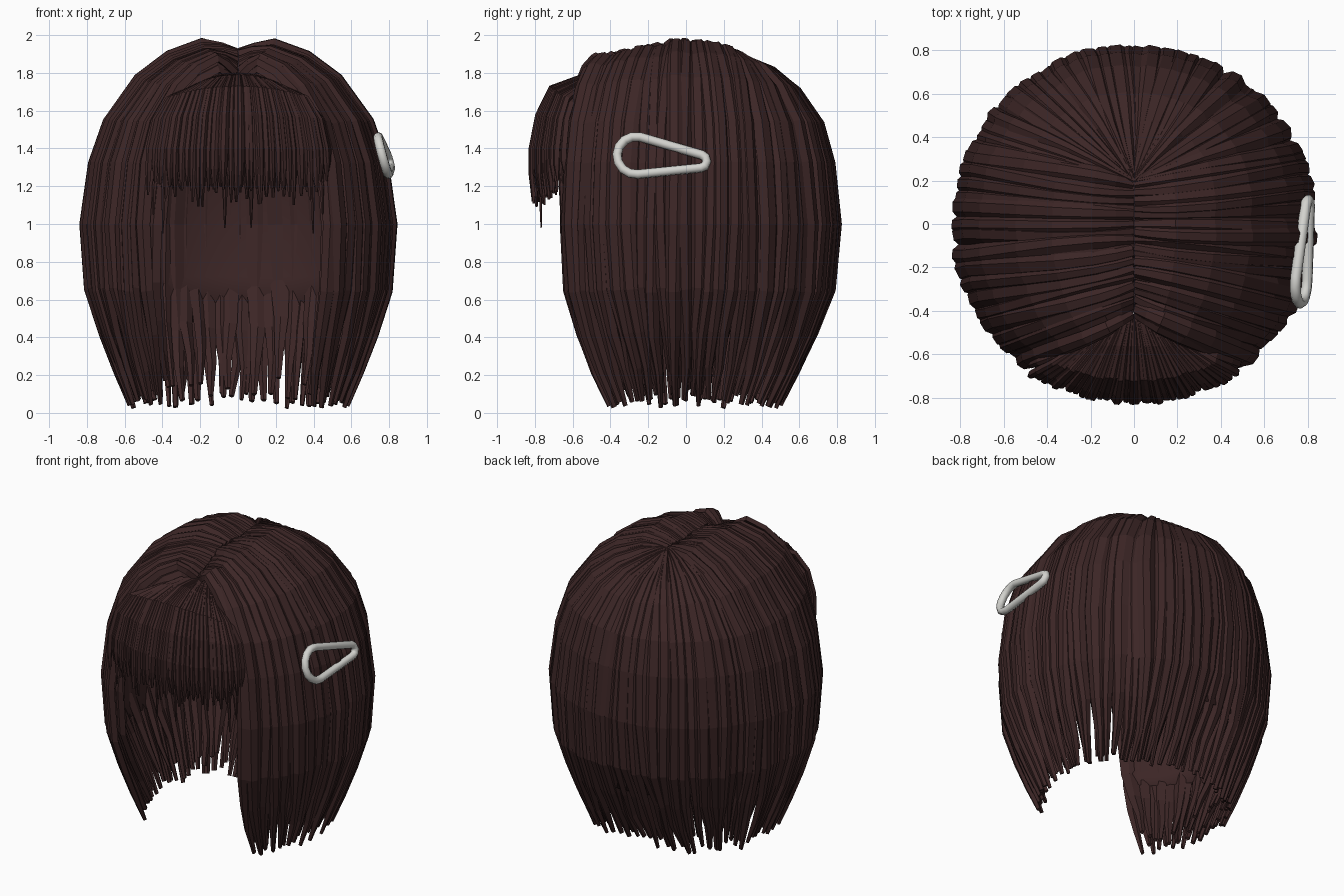
import bpy, bmesh, math, random
from mathutils import Vector

if "Cube" in bpy.data.objects:
    bpy.data.objects.remove(bpy.data.objects["Cube"])

random.seed(7)
CENTER = Vector((0, 0, 0.95))


def material(name, rgb):
    m = bpy.data.materials.new(name)
    m.diffuse_color = (*rgb, 1)
    m.use_nodes = True
    m.node_tree.nodes["Principled BSDF"].inputs["Base Color"].default_value = m.diffuse_color
    return m


HAIR = material("dark_brown_hair", (0.045, 0.019, 0.019))
CLIP = material("light_grey_clip", (0.65, 0.65, 0.62))

# Outline of the bob from parting to tip: (radius fraction, height)
PROFILE = [(0, 1.93), (0.1, 1.97), (0.23, 2.0), (0.45, 1.93), (0.65, 1.8), (0.85, 1.56),
           (0.945, 1.33), (1, 1.0), (0.97, 0.65), (0.88, 0.42), (0.79, 0.23), (0.7, 0.06)]
WIDTHS = [0.6, 0.7, 0.8, 0.9, 1, 1, 1, 1, 0.9, 0.68, 0.45, 0.25]


def surface_point(deg, f, z, below):
    """Point on the bob surface for an azimuth and a profile entry."""
    a = math.radians(deg)
    c, s = math.cos(a), math.sin(a)
    side = deg if deg <= 90 else 180 - deg
    root_y = -0.45 + 0.65 * min(1, max(0, (side + 56) / 80))
    if below:   # hair curls inward below the widest ring
        x = 0.85 * c * (1 - (1 - f) * abs(c))
        y = 0.835 * s * (1 - (1 - f) * 1.25)
    else:
        x = 0.85 * c * f
        y = root_y * (1 - f) + 0.835 * s * f
    if z > 1.5:
        z -= 0.12 * abs(s) * (z - 1.5) / 0.5 * min(1, f * 5)
    if f < 0.2:
        z -= max(0, -0.2 - root_y) * 0.5 * (1 - f * 5)
    return Vector((x, y, z))


def add_lock(bm, path, widths, thick, roll=0.0):
    """Ribbon-like lock with a ridge on the outside and a blunt tip."""
    rings = []
    for i, p in enumerate(path):
        t = (path[min(i + 1, len(path) - 1)] - path[max(i - 1, 0)]).normalized()
        out = p - CENTER
        out = (out - t * out.dot(t)).normalized()
        side = t.cross(out)
        side, out = (side * math.cos(roll) + out * math.sin(roll),
                     out * math.cos(roll) - side * math.sin(roll))
        w = widths[i] / 2
        h = min(thick, w * 1.2)
        rings.append([bm.verts.new(q) for q in (
            p - side * w - out * h, p - side * w * 0.35,
            p + side * w * 0.45, p + side * w - out * h, p - out * h * 1.5)])
    n = len(rings[0])
    for r0, r1 in zip(rings, rings[1:]):
        for j in range(n):
            k = (j + 1) % n
            bm.faces.new((r0[j], r0[k], r1[k], r1[j]))
    bm.faces.new(rings[0])
    bm.faces.new(rings[-1][::-1])


def finish(name, bm, mat):
    bmesh.ops.recalc_face_normals(bm, faces=bm.faces)
    me = bpy.data.meshes.new(name)
    bm.to_mesh(me)
    bm.free()
    me.materials.append(mat)
    ob = bpy.data.objects.new(name, me)
    bpy.context.collection.objects.link(ob)
    return ob


def hair_layer(name, count, inset, width, tip_low, tip_high):
    """Ring of locks from the parting over sides and back, open at the front."""
    bm = bmesh.new()
    for n in range(count):
        deg = -55 + 290 * (n + random.uniform(-0.2, 0.2) + 0.5) / count
        tip = random.uniform(tip_low, tip_high)
        lift = 1 - inset - random.uniform(0, 0.025)
        drift = random.uniform(-1.5, 1.5)
        w = width * random.uniform(0.85, 1.2)
        crown = 24 < deg < 156
        path, widths = [], []
        for i, (f, z) in enumerate(PROFILE):
            below = i > 7
            if below:
                z = 1 - (1 - z) * (1 - tip) / 0.94
            d = deg + drift * math.sin(i * 0.8) + (random.uniform(-1, 1) if i > 8 else 0)
            p = surface_point(d, f, z, below)
            q = CENTER + (p - CENTER) * lift
            q.z = p.z if below else q.z
            path.append(q)
            widths.append(w * WIDTHS[i] * (0.35 + 0.65 * min(1, f * 1.3) if crown and not below else 1))
        add_lock(bm, path, widths, 0.028, random.uniform(-0.22, 0.22))
    return finish(name, bm, HAIR)


hair_layer("outer_locks", 66, 0.0, 0.105, 0.02, 0.1)
hair_layer("inner_locks", 60, 0.045, 0.1, 0.06, 0.2)

# Fringe fanning out from the front of the parting
bm = bmesh.new()
for count, back, low, high in ((34, 0.0, 1.08, 1.2), (30, 0.045, 1.1, 1.25)):
    for n in range(count):
        x = -0.49 + 0.98 * (n + 0.5 + random.uniform(-0.25, 0.25)) / count
        y = -0.835 + 0.55 * x * x + back + random.uniform(0, 0.02)
        tip = random.uniform(low, high) + 0.2 * x * x
        top = 1.79 - 0.25 * x * x - back * 0.6
        path = [Vector(p) for p in (
            (x * 0.2, -0.42, 1.8 - back), (x * 0.5, -0.56, top),
            (x * 0.78, -0.56 + (y + 0.56) * 0.6, top - 0.06),
            (x * 0.93, -0.56 + (y + 0.56) * 0.87, 1.58 - 0.1 * x * x),
            (x, y, 1.4), (x * 1.01, y, (1.4 + tip) / 2), (x, y + 0.015, tip))]
        w = random.uniform(0.042, 0.058)
        add_lock(bm, path, [w * k for k in (0.4, 0.6, 0.85, 1, 1, 0.75, 0.25)],
                 0.022, random.uniform(-0.3, 0.3))
finish("fringe", bm, HAIR)

# Thin long wisps beside the fringe
bm = bmesh.new()
for sx in (-1, 1):
    for x, tip in ((0.4, 0.95), (0.45, 1.05), (0.07, 0.98)):
        y = -0.67 if x > 0.2 else -0.78
        path = [Vector((sx * x * k, y + dy, z)) for k, dy, z in (
            (0.6, 0.12, 1.68), (0.9, 0.02, 1.45), (1, 0, 1.2), (1, 0.01, tip))]
        add_lock(bm, path, [0.03, 0.035, 0.03, 0.008], 0.012)
finish("fringe_wisps", bm, HAIR)

# Smooth cap beneath the locks, lower at the back than at the front
bm = bmesh.new()
rows = []
for n in range(49):
    deg = -53 + 286 * n / 48
    s = math.sin(math.radians(deg))
    col = []
    for i, (f, z) in enumerate(PROFILE[:9] + [(0.93, 0)]):
        below = i > 7
        if i == 8:
            z = 0.72
        if i == 9:
            z = 0.55 - 0.07 * s
        p = surface_point(deg, f, z, below)
        q = CENTER + (p - CENTER) * 0.915
        if below:
            q.z = p.z
        col.append(bm.verts.new(q))
    rows.append(col)
for c0, c1 in zip(rows, rows[1:]):
    for j in range(len(c0) - 1):
        bm.faces.new((c0[j], c0[j + 1], c1[j + 1], c1[j]))
bmesh.ops.remove_doubles(bm, verts=bm.verts, dist=0.0005)
cap = finish("scalp_cap", bm, HAIR)
for poly in cap.data.polygons:
    poly.use_smooth = True
mod = cap.modifiers.new("thickness", 'SOLIDIFY')
mod.thickness = 0.025
mod.offset = 0

# Teardrop hair clip: large arc at the front, small arc at the back
outline = []
for cy, cz, r, start, end, steps in ((-0.265, 1.363, 0.1, 78, 276, 9),
                                     (0.075, 1.332, 0.035, -84, 78, 5)):
    for k in range(steps):
        a = math.radians(start + (end - start) * k / (steps - 1))
        outline.append((cy + r * math.cos(a), cz + r * math.sin(a)))
cu = bpy.data.curves.new("hair_clip", 'CURVE')
cu.dimensions = '3D'
cu.bevel_depth = 0.025
cu.bevel_resolution = 2
sp = cu.splines.new('POLY')
sp.points.add(len(outline) - 1)
for pt, (y, z) in zip(sp.points, outline):
    pt.co = (0.768 - 0.27 * (z - 1.36) + 0.06 * (y + 0.3), y, z, 1)
sp.use_cyclic_u = True
sp.use_smooth = True
cu.materials.append(CLIP)
clip = bpy.data.objects.new("hair_clip", cu)
bpy.context.collection.objects.link(clip)
